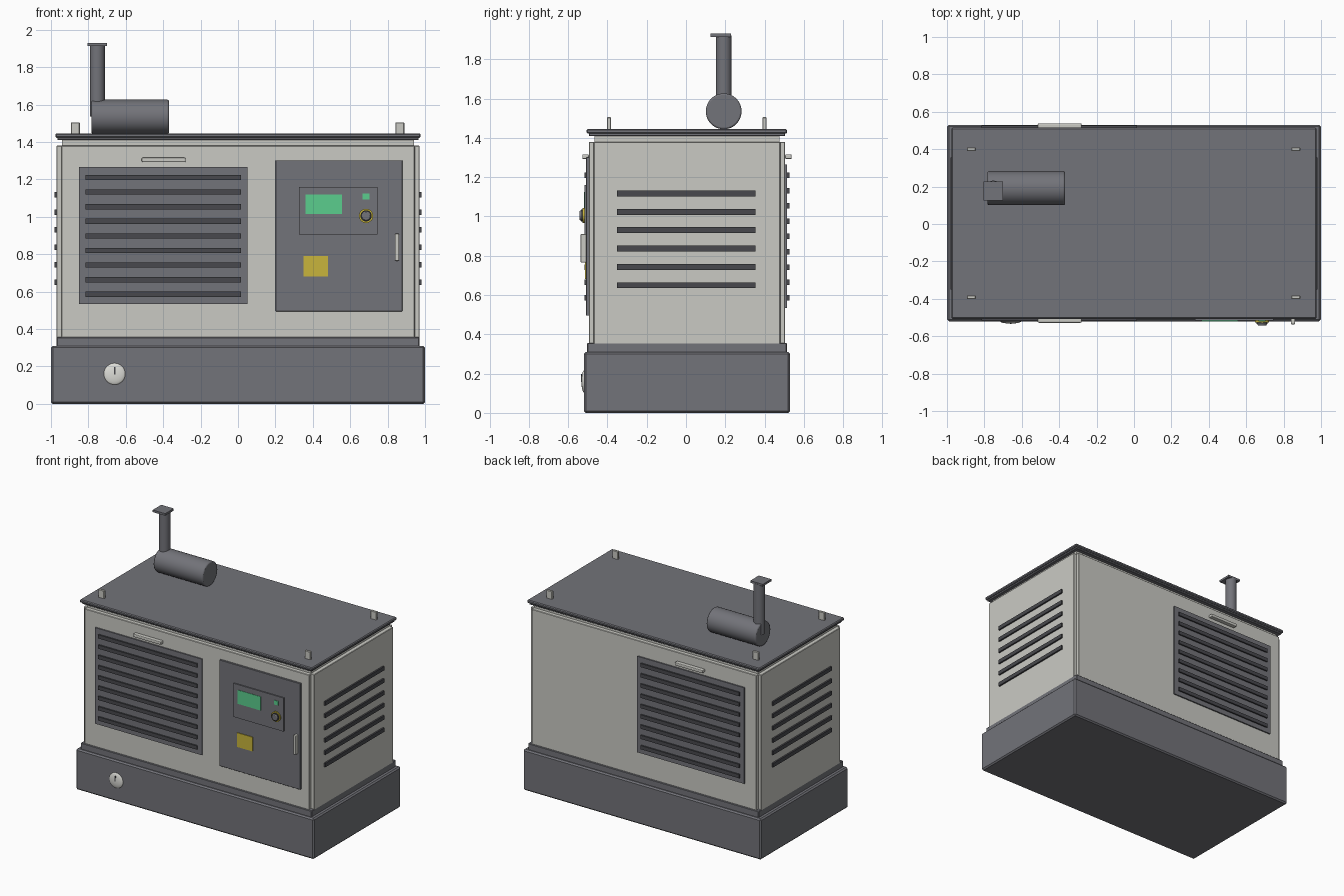
import bpy
from math import pi, radians

if "Cube" in bpy.data.objects:
    bpy.data.objects.remove(bpy.data.objects["Cube"], do_unlink=True)


def material(name, r, g, b):
    m = bpy.data.materials.new(name)
    m.use_nodes = True
    m.diffuse_color = (r, g, b, 1)
    m.node_tree.nodes["Principled BSDF"].inputs["Base Color"].default_value = (r, g, b, 1)
    return m


LIGHT = material("light grey paint", 0.59, 0.59, 0.55)
DARK = material("dark grey paint", 0.17, 0.172, 0.192)
SLAT = material("charcoal", 0.065, 0.066, 0.075)
GREEN = material("display green", 0.105, 0.61, 0.27)
YELLOW = material("label yellow", 0.58, 0.46, 0.045)
SILVER = material("gauge silver", 0.72, 0.72, 0.68)


def finish(name, mat, bevel=0, segments=1):
    ob = bpy.context.object
    ob.name = name
    ob.data.materials.append(mat)
    if bevel:
        mod = ob.modifiers.new("edge", "BEVEL")
        mod.width = bevel
        mod.segments = segments
        mod.limit_method = "ANGLE"
    return ob


def box(name, xs, ys, zs, mat, bevel=0, segments=1):
    spans = (xs, ys, zs)
    bpy.ops.mesh.primitive_cube_add(size=1, location=[sum(s) / 2 for s in spans])
    bpy.context.object.scale = [abs(s[1] - s[0]) for s in spans]
    bpy.ops.object.transform_apply(location=False, rotation=False, scale=True)
    return finish(name, mat, bevel, segments)


def cylinder(name, radius, depth, loc, rot, mat, bevel=0):
    bpy.ops.mesh.primitive_cylinder_add(vertices=48, radius=radius, depth=depth,
                                        location=loc, rotation=rot)
    bpy.ops.object.shade_smooth_by_angle(angle=radians(30))
    return finish(name, mat, bevel, 2)


FRONT, BACK = -0.495, 0.505

# Fuel tank base and plinth
box("tank_base", (-1, 1), (-0.52, 0.53), (0, 0.31), DARK, 0.01)
box("plinth", (-0.97, 0.97), (-0.503, 0.513), (0.30, 0.357), DARK, 0.004)

# Enclosure with notched corners
box("enclosure", (-0.945, 0.945), (FRONT, BACK), (0.35, 1.38), LIGHT, 0.003)
box("side_panels", (-0.97, 0.97), (FRONT + 0.025, BACK - 0.025), (0.35, 1.38), LIGHT, 0.003)
box("roof_neck", (-0.94, 0.94), (-0.465, 0.475), (1.37, 1.415), LIGHT)

# Roof
box("roof_lip", (-0.965, 0.965), (-0.495, 0.505), (1.41, 1.427), DARK, 0.003)
box("roof", (-0.977, 0.977), (-0.507, 0.515), (1.422, 1.445), DARK, 0.006)

# Lifting lugs
for x in (-0.87, 0.865):
    for y in (-0.392, 0.4):
        box("lifting_lug", (x - 0.024, x + 0.024), (y - 0.01, y + 0.01),
            (1.44, 1.505), LIGHT, 0.003)

# Front and back grilles with slats and pull handles
for side, wall, sign in (("front", FRONT, -1), ("back", BACK, 1)):
    box(side + "_grille", (-0.85, 0.05), (wall - 0.01 * sign, wall + 0.01 * sign),
        (0.535, 1.265), DARK)
    for i in range(9):
        z = 1.21 - i * 0.078
        box(side + "_slat", (-0.815, 0.015), (wall, wall + 0.021 * sign),
            (z - 0.014, z + 0.014), SLAT)
    box(side + "_pull_handle", (-0.515, -0.28), (wall, wall + 0.033 * sign),
        (1.292, 1.316), LIGHT, 0.006, 2)

# Side vents
for side, sign in (("left", 1), ("right", -1)):
    for i in range(6):
        z = 1.117 - i * 0.0935
        box(side + "_vent_slat", (0.96 * sign, 0.982 * sign), (-0.35, 0.355),
            (z - 0.015, z + 0.015), SLAT)

# Control door
box("control_door", (0.2, 0.88), (-0.508, FRONT + 0.01), (0.495, 1.302), DARK, 0.002)
box("control_panel", (0.325, 0.745), (-0.517, -0.50), (0.905, 1.16), DARK)
box("display", (0.36, 0.555), (-0.52, -0.512), (1.015, 1.12), GREEN)
box("indicator", (0.665, 0.702), (-0.52, -0.512), (1.092, 1.125), GREEN)
box("label", (0.35, 0.48), (-0.513, -0.505), (0.682, 0.79), YELLOW)
box("door_handle", (0.839, 0.861), (-0.537, -0.50), (0.765, 0.91), LIGHT, 0.005, 2)

# Stop button
ACROSS = (pi / 2, 0, 0)
cylinder("button_collar", 0.038, 0.012, (0.685, -0.52, 1.005), ACROSS, YELLOW)
cylinder("button_stem", 0.03, 0.025, (0.685, -0.522, 1.005), ACROSS, SLAT)
cylinder("stop_button", 0.025, 0.025, (0.685, -0.53, 1.005), ACROSS, DARK, 0.005)

# Fuel gauge
bpy.ops.mesh.primitive_uv_sphere_add(segments=32, ring_count=16, radius=0.058,
                                     location=(-0.66, -0.518, 0.16))
bpy.context.object.scale.y = 0.25
bpy.ops.object.shade_smooth()
finish("fuel_gauge", SILVER)
box("gauge_needle", (-0.664, -0.656), (-0.534, -0.526), (0.157, 0.197), SLAT)

# Exhaust muffler, pipe and rain cap
cylinder("muffler", 0.091, 0.415, (-0.576, 0.192, 1.535), (0, pi / 2, 0), DARK, 0.008)
cylinder("exhaust_pipe", 0.04, 0.385, (-0.752, 0.192, 1.7275), (0, 0, 0), DARK)
box("rain_cap", (-0.805, -0.70), (0.125, 0.228), (1.914, 1.93), DARK)
